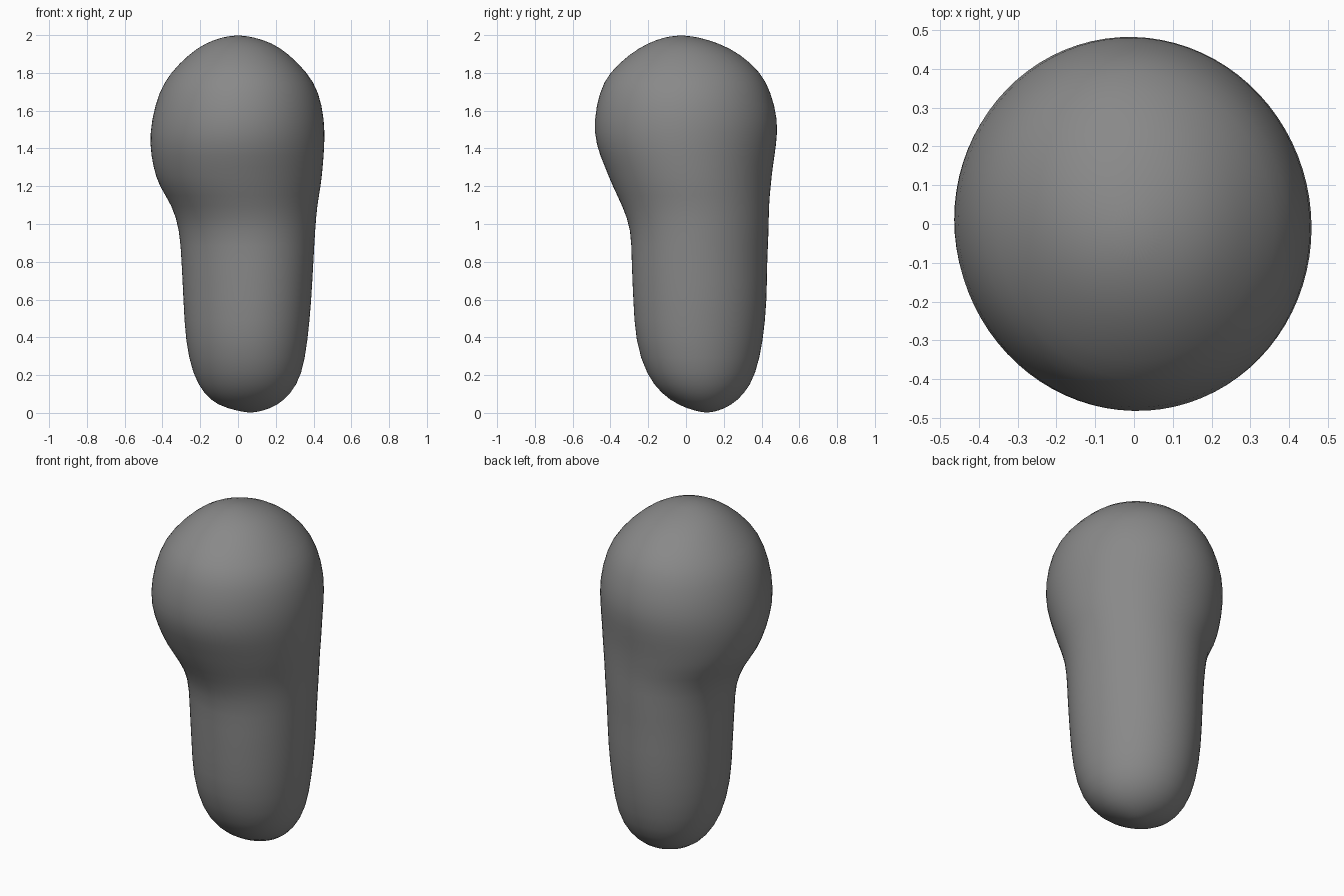
import bpy
import bmesh
from math import sin, cos, tau

default_cube = bpy.data.objects.get("Cube")
if default_cube:
    bpy.data.objects.remove(default_cube, do_unlink=True)

SEGMENTS = 40

# Cross-sections in hundredths: height, x min, x max, y min, y max
SECTIONS = [
    (1, 0, 13, 5, 17),
    (4, -11, 21, -4, 24),
    (10, -18, 28, -13, 31),
    (20, -24, 34, -21, 37),
    (38, -28, 37, -27, 41),
    (60, -29, 39, -28, 43),
    (80, -30, 40, -29, 43),
    (97, -31, 41, -29, 44),
    (110, -35, 42, -34, 44),
    (120, -42, 44, -39, 45),
    (130, -45, 45, -43, 46),
    (142, -47, 46, -48, 48),
    (155, -46, 46, -49, 49),
    (170, -42, 43, -46, 45),
    (180, -36, 37, -41, 40),
    (190, -26, 27, -30, 29),
    (196, -17, 18, -20, 17),
    (199, -8, 8, -11, 6),
]


def make_material(name, color):
    material = bpy.data.materials.new(name)
    material.use_nodes = True
    material.diffuse_color = color
    shader = next(n for n in material.node_tree.nodes if n.type == 'BSDF_PRINCIPLED')
    shader.inputs["Base Color"].default_value = color
    shader.inputs["Roughness"].default_value = 0.8
    return material


def add_ring(bm, section):
    """Slightly skewed ellipse that fills the extents of one section."""
    z, left, right, front, back = (value / 100 for value in section)
    center_x, center_y = (left + right) / 2, (front + back) / 2
    radius_x, radius_y = (right - left) / 2, (back - front) / 2
    skew = -0.06 if z < 1 else -0.02
    ring = []
    for i in range(SEGMENTS):
        angle = tau * i / SEGMENTS
        ring.append(bm.verts.new((center_x + radius_x * cos(angle),
                                  center_y + radius_y * sin(angle + skew), z)))
    return ring


def cap(bm, ring, height):
    """Close a ring with a fan around a pole."""
    middle = sum((v.co for v in ring), ring[0].co * 0) / len(ring)
    pole = bm.verts.new((middle.x, middle.y, height))
    for i, vert in enumerate(ring):
        bm.faces.new((vert, ring[(i + 1) % SEGMENTS], pole))


# Loft the rounded stem and bulbous head as one continuous skin
bm = bmesh.new()
rings = [add_ring(bm, section) for section in SECTIONS]
for lower, upper in zip(rings, rings[1:]):
    for i in range(SEGMENTS):
        j = (i + 1) % SEGMENTS
        bm.faces.new((lower[i], lower[j], upper[j], upper[i]))
cap(bm, rings[0], 0)
cap(bm, rings[-1], 2)
bmesh.ops.recalc_face_normals(bm, faces=bm.faces)
for face in bm.faces:
    face.smooth = True

mesh = bpy.data.meshes.new("rounded_body")
bm.to_mesh(mesh)
bm.free()
mesh.materials.append(make_material("matte grey", (0.25, 0.25, 0.25, 1)))

body = bpy.data.objects.new("rounded_body", mesh)
bpy.context.collection.objects.link(body)

# Soften the transitions between sections
smoothing = body.modifiers.new("Smooth skin", 'SUBSURF')
smoothing.levels = smoothing.render_levels = 1
